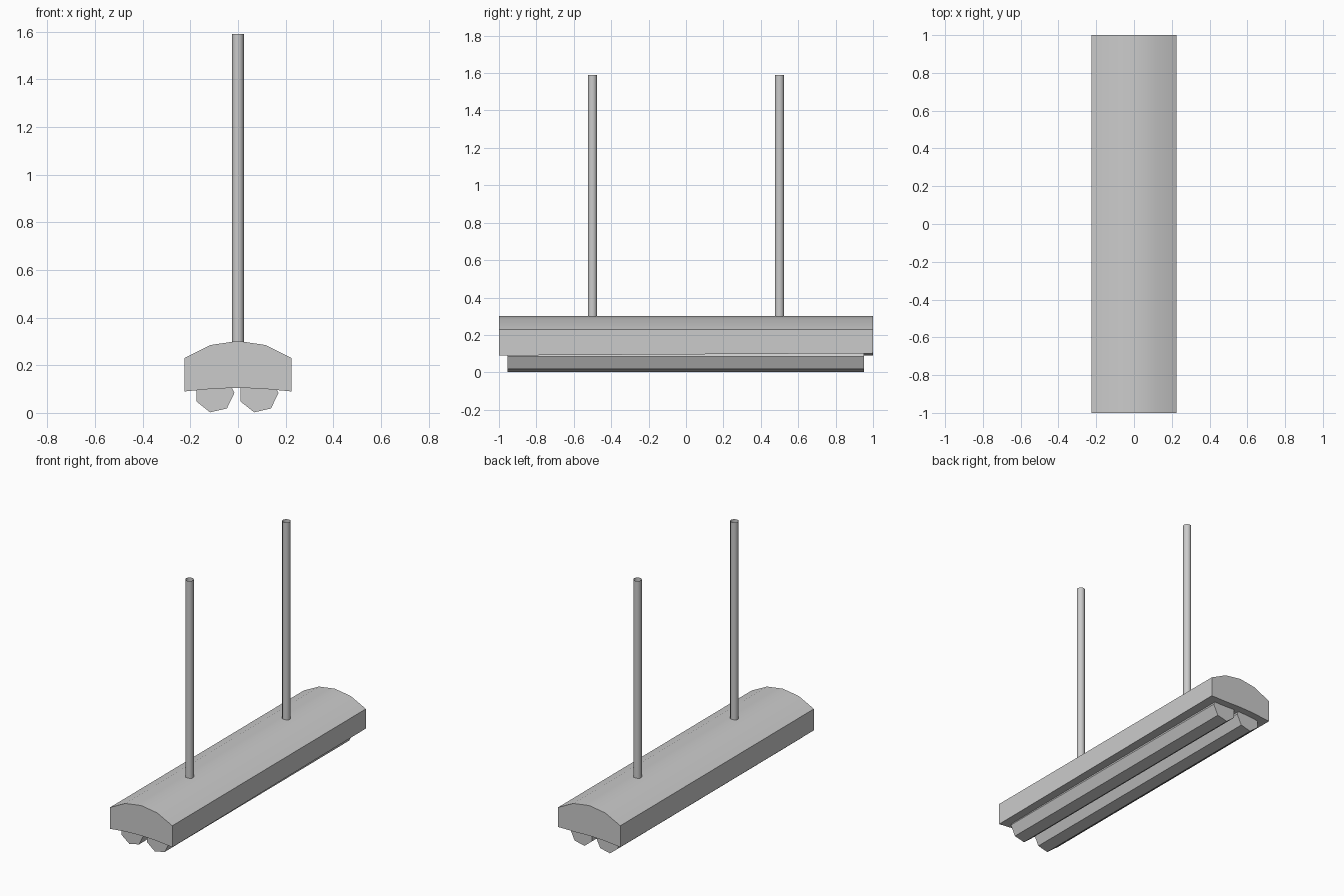
import bpy, bmesh
from math import sin, cos, pi, radians

if "Cube" in bpy.data.objects:
    bpy.data.objects.remove(bpy.data.objects["Cube"])


def prism(name, profile, y0, y1):
    """Extrude an (x, z) profile along y into a closed, softly shaded bar."""
    bm = bmesh.new()
    face = bm.faces.new([bm.verts.new((x, y0, z)) for x, z in profile])
    ext = bmesh.ops.extrude_face_region(bm, geom=[face], use_keep_orig=True)
    for v in ext["geom"]:
        if isinstance(v, bmesh.types.BMVert):
            v.co.y = y1
    bmesh.ops.recalc_face_normals(bm, faces=bm.faces[:])
    return finish(name, bm)


def finish(name, bm, angle=35):
    mesh = bpy.data.meshes.new(name)
    bm.to_mesh(mesh)
    bm.free()
    obj = bpy.data.objects.new(name, mesh)
    bpy.context.collection.objects.link(obj)
    bpy.ops.object.select_all(action='DESELECT')
    obj.select_set(True)
    bpy.context.view_layer.objects.active = obj
    bpy.ops.object.shade_smooth_by_angle(angle=radians(angle))
    return obj


# Housing: arched roof, upright sides, slightly arched underside
half = [(0.225, 0.09), (0.225, 0.23), (0.115, 0.285)]
under = (0.1, 0.102)
profile = ([(0, 0.105), under] + half + [(0, 0.302)]
           + [(-x, z) for x, z in reversed(half)] + [(-under[0], under[1])])
housing = prism("lamp_housing", profile, -1.0, 1.0)
# the right lower edge rises a little towards the back
for v in housing.data.vertices:
    if v.co.x > 0.2 and v.co.y > 0.9 and v.co.z < 0.15:
        v.co.z = 0.102

# Two seven-sided light tubes
R = 0.0837
for side, cx in (("left", -0.0987), ("right", 0.0863)):
    ring = [(cx + R * cos(2 * pi * i / 7), 0.084 + R * sin(2 * pi * i / 7))
            for i in range(7)]
    tube = prism("light_tube_" + side, ring, -0.955, 0.953)
    bpy.ops.object.shade_smooth_by_angle(angle=radians(60))

# Two hanging rods, open at the ends
for end, y in (("front", -0.5), ("back", 0.5)):
    bm = bmesh.new()
    bmesh.ops.create_cone(bm, cap_ends=False, segments=12,
                          radius1=0.025, radius2=0.025, depth=1.3)
    rod = finish("hanging_rod_" + end, bm)
    rod.location = (0, y, 0.94)
